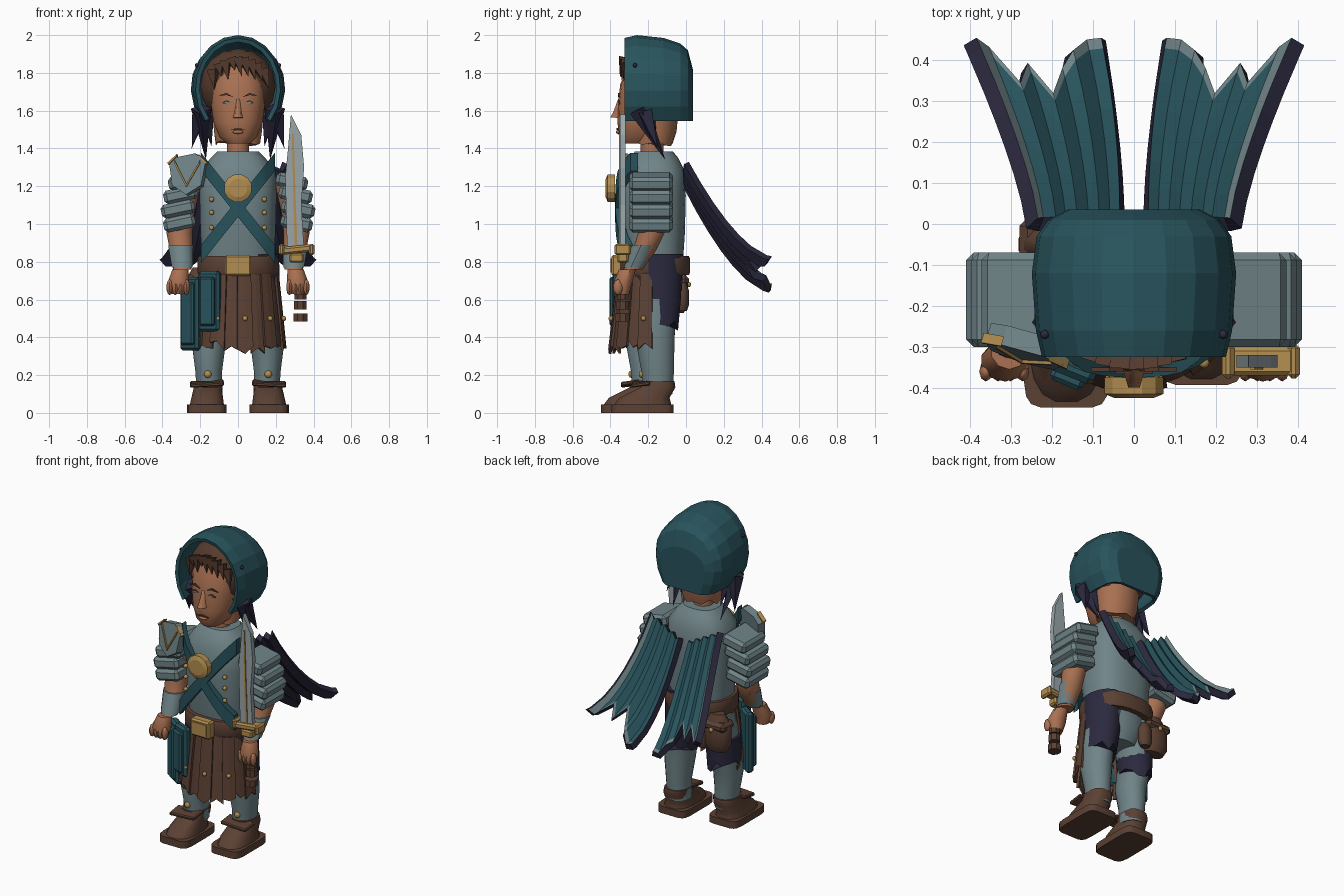
import bpy, bmesh, math, random
from math import sin, cos, pi, radians
from mathutils import Vector, Matrix

random.seed(4)
cube = bpy.data.objects.get("Cube")
if cube:
    bpy.data.objects.remove(cube)


def material(name, *rgb):
    m = bpy.data.materials.new(name)
    m.use_nodes = True
    m.diffuse_color = (*rgb, 1)
    m.node_tree.nodes["Principled BSDF"].inputs["Base Color"].default_value = (*rgb, 1)
    return m


TEAL = material("teal", .021, .086, .107)
STEEL = material("steel", .16, .23, .245)
BLADE = material("pale steel", .32, .38, .4)
SKIN = material("skin", .4, .165, .085)
BROWN = material("brown leather", .105, .052, .034)
HAIR = material("dark hair", .09, .043, .027)
GOLD = material("gold", .45, .27, .08)
NAVY = material("navy cloth", .024, .022, .048)


def finish(name, bm, *mats, angle=30, fix=True):
    if fix:
        bmesh.ops.recalc_face_normals(bm, faces=bm.faces)
    mesh = bpy.data.meshes.new(name)
    bm.to_mesh(mesh)
    bm.free()
    for m in mats:
        mesh.materials.append(m)
    if angle:
        mesh.shade_smooth()
        mesh.set_sharp_from_angle(angle=radians(angle))
    obj = bpy.data.objects.new(name, mesh)
    bpy.context.collection.objects.link(obj)
    return obj


def loft(name, rings, mat, closed=True, caps=(0, -1), angle=30):
    bm = bmesh.new()
    vs = [[bm.verts.new(p) for p in r] for r in rings]
    n = len(rings[0])
    for a, b in zip(vs, vs[1:]):
        for i in range(n if closed else n - 1):
            j = (i + 1) % n
            bm.faces.new((a[i], a[j], b[j], b[i]))
    for c in caps:
        bm.faces.new(vs[c])
    return finish(name, bm, mat, angle=angle)


def ring(x, y, z, rx, ry, n, p=2.0, jag=0):
    pts = []
    for i in range(n):
        a = 2 * pi * (i + .5) / n
        c, s = cos(a), sin(a)
        pts.append(Vector((x + rx * math.copysign(abs(c) ** (2 / p), c),
                           y + ry * math.copysign(abs(s) ** (2 / p), s),
                           z + jag * random.uniform(-1, 1))))
    return pts


def column(name, rows, mat, n=14, p=2.0, angle=40, jag=0):
    rings = [ring(*r, n, p, jag if i == 0 else 0) for i, r in enumerate(rows)]
    return loft(name, rings, mat, angle=angle)


def plate(name, outline, y, t, mat):
    return loft(name, [[(x, yy, z) for x, z in outline] for yy in (y, y + t)], mat, angle=0)


def box(name, loc, size, mat, rot=(0, 0, 0), bevel=.01):
    bm = bmesh.new()
    bmesh.ops.create_cube(bm, size=1, matrix=Matrix.Diagonal((*size, 1)))
    obj = finish(name, bm, mat, angle=0)
    obj.location = loc
    obj.rotation_euler = [radians(r) for r in rot]
    if bevel:
        obj.modifiers.new("bevel", "BEVEL").width = bevel
    return obj


def ball(name, loc, size, mat, n=10):
    bm = bmesh.new()
    bmesh.ops.create_uvsphere(bm, u_segments=n, v_segments=n // 2 + 1, radius=1,
                              matrix=Matrix.Translation(loc) @ Matrix.Diagonal((*size, 1)))
    return finish(name, bm, mat, angle=60)


def spike(name, base, tip, r, mat, n=4):
    base, tip = Vector(base), Vector(tip)
    d = tip - base
    bm = bmesh.new()
    bmesh.ops.create_cone(bm, cap_ends=True, segments=n, radius1=r, radius2=0, depth=d.length,
                          matrix=Matrix.Translation((base + tip) / 2) @ d.to_track_quat("Z", "Y").to_matrix().to_4x4())
    return finish(name, bm, mat, angle=0)


# Helmet: arches lofted from the face opening to the back plate
def arch(y, hw, top):
    pts = []
    for i in range(15):
        a = radians(-40 + 260 * i / 14)
        pts.append((hw * cos(a), y, 1.72 + sin(a) * (top - 1.72 if sin(a) > 0 else .27)))
    return pts


helmet = loft("helmet", [arch(*r) for r in ((-.325, .225, 1.985), (-.26, .24, 2), (-.12, .25, 1.985),
              (-.03, .238, 1.955), (.01, .21, 1.92), (.036, .16, 1.82))], TEAL, False, (-1,), 0)
helmet.modifiers.new("shell", "SOLIDIFY").thickness = .022
for s in (-1, 1):
    ball("helmet_rivet", (s * .218, -.27, 1.84), (.012, .012, .012), NAVY, 6)
    spike("scarf_tail_long", (s * .195, -.25, 1.61), (s * .17, -.11, 1.34), .055, NAVY)
    spike("scarf_tail_short", (s * .2, -.22, 1.59), (s * .245, -.15, 1.4), .05, NAVY)
    spike("scarf_tail_inner", (s * .165, -.2, 1.57), (s * .14, -.15, 1.41), .04, NAVY)

# Head, hair and face
column("face", ((0, -.25, 1.425, .06, .085), (0, -.235, 1.46, .1, .12), (0, -.22, 1.54, .132, .143),
                (0, -.21, 1.64, .145, .15), (0, -.2, 1.74, .145, .148), (0, -.19, 1.83, .12, .12)), SKIN, 18, 2.3)
column("neck_skin", ((0, -.17, 1.43, .12, .1), (0, -.16, 1.49, .13, .11), (0, -.16, 1.6, .14, .12)), SKIN, jag=.02)
column("neck", ((0, -.18, 1.35, .06, .06), (0, -.18, 1.45, .06, .06)), SKIN)
ball("hair", (0, -.165, 1.73), (.205, .165, .2), HAIR, 14)
for i in range(-4, 5):
    x, z = .033 * i, 1.88 - .004 * i * i
    y = -.33 + 2 * x * x
    spike("fringe", (x, y, z), (x * 1.1 + .02, y - .02, z - random.uniform(.06, .11)), .036, HAIR)
loft("nose", [[(-.012, -.345, 1.67), (.012, -.345, 1.67), (.006, -.36, 1.66), (-.006, -.36, 1.66)],
              [(-.02, -.345, 1.6), (.02, -.345, 1.6), (.011, -.382, 1.6), (-.011, -.382, 1.6)],
              [(-.03, -.345, 1.56), (.03, -.345, 1.56), (.014, -.4, 1.565), (-.014, -.4, 1.565)]], SKIN, angle=80)
plate("mouth", ((-.045, 1.5), (0, 1.508), (.045, 1.5), (0, 1.498)), -.367, .009, HAIR)
ball("lower_lip", (0, -.358, 1.487), (.03, .014, .01), SKIN)
for s in (-1, 1):
    plate("eyelid", [(s * x, z) for x, z in ((.035, 1.644), (.06, 1.655), (.088, 1.642), (.06, 1.648))], -.36, .009, HAIR)
    plate("eye", [(s * x, z) for x, z in ((.038, 1.642), (.06, 1.648), (.085, 1.64), (.06, 1.633))], -.358, .009, STEEL)
    plate("eyebrow", [(s * x, z) for x, z in ((.025, 1.672), (.06, 1.694), (.105, 1.68), (.06, 1.682))], -.36, .009, HAIR)

# Torso, pelvis and belt
column("torso", ((0, -.165, .8, .19, .15), (0, -.17, .95, .2, .165), (0, -.175, 1.15, .205, .175),
                 (0, -.17, 1.28, .2, .165), (0, -.17, 1.35, .145, .13), (0, -.17, 1.385, .11, .1)), STEEL, 24, 2.5)
column("pelvis", ((0, -.16, .56, .12, .1), (0, -.16, .65, .19, .14), (0, -.16, .82, .195, .15)), STEEL, 20)
column("belt", ((0, -.165, .73, .21, .182), (0, -.165, .745, .216, .188), (0, -.165, .815, .216, .188),
                (0, -.165, .83, .21, .182)), BROWN, 24, 2.4)
box("buckle", (0, -.365, .78), (.14, .06, .11), GOLD)
box("buckle_inset", (0, -.396, .78), (.1, .008, .075), GOLD, bevel=0)


# Crossed chest straps that hug the torso
def chest(x):
    return -.175 - .18 * max(0, 1 - abs(x / .24) ** 2.5) ** .4


for s in (-1, 1):
    rings = []
    for i in range(11):
        x = -.195 + .039 * i
        z = 1.085 - s * x * 1.25
        y = chest(x) + max(0, z - 1.24) * .3
        rings.append([(x, y - .02, z - .048), (x, y - .02, z + .048), (x, y + .02, z + .048), (x, y + .02, z - .048)])
    loft("chest_strap", rings, TEAL)
    for z in (.98, 1.06, 1.13):
        ball("chest_stud", (s * .14, chest(.14), z), (.014, .014, .014), GOLD, 8)
medal = column("medallion", ((0, 0, 0, .075, .075), (0, 0, .04, .075, .075), (0, 0, .05, .05, .05)), GOLD, 12, angle=20)
medal.location, medal.rotation_euler = (0, -.375, 1.19), (pi / 2, 0, 0)

# Arms, layered shoulder armour and hands
for s in (-1, 1):
    column("arm", [(s * x, y, z, r, r) for x, y, z, r in ((.295, -.28, .76, .05), (.3, -.22, .86, .062),
           (.31, -.185, .95, .07), (.3, -.18, 1.05, .07), (.26, -.18, 1.23, .07))], SKIN)
    column("bracer", ((s * .295, -.275, .77, .058, .055), (s * .303, -.215, .89, .07, .07)), STEEL, 10)
    column("hand", [(s * x, y, z, rx, ry) for x, y, z, rx, ry in ((.315, -.335, .63, .04, .035),
           (.315, -.335, .69, .06, .05), (.305, -.31, .76, .045, .045))], SKIN, 10)
    for i in range(4):
        ball("finger", (s * (.272 + .03 * i), -.36, .665), (.017, .026, .042), SKIN, 8)
    for x, z, w in ((.285, 1.225, .17), (.305, 1.155, .18), (.318, 1.08, .18), (.31, 1.005, .17)):
        box("shoulder_plate", (s * x, -.185, z), (w, .23, .074), STEEL, (0, s * 12, 0), .018)

# Shield-shaped pad on the right shoulder
parts = [plate("shoulder_pad", ((-.1, .05), (-.06, .09), (.04, .11), (.1, .07), (.08, -.06), (0, -.11), (-.08, -.06)), 0, .05, STEEL)]
for s in (-1, 1):
    parts.append(plate("pad_trim", [(s * x, z) for x, z in ((0, -.07), (.07, .055), (.07, .072), (0, -.055))], -.008, .01, GOLD))
    parts.append(plate("pad_edge", [(s * x, z) for x, z in ((.105, .05), (.06, .095), (.06, .105), (.11, .06))], -.005, .025, GOLD))
for p in parts:
    p.location, p.rotation_euler = (-.27, -.325, 1.265), (radians(-8), 0, radians(-17))

# Sword in the left hand
plate("blade", ((.26, .87), (.35, .87), (.335, 1.1), (.35, 1.3), (.335, 1.47), (.28, 1.58), (.265, 1.4), (.25, 1.25)), -.35, .03, BLADE)
plate("blade_inlay", ((.3, .88), (.315, .88), (.305, 1.15), (.295, 1.48), (.285, 1.48), (.293, 1.15)), -.356, .008, GOLD)
box("sword_guard", (.31, -.335, .865), (.17, .07, .04), GOLD, (0, -6, 0))
for x in (.23, .39):
    box("guard_end", (x, -.335, .865), (.03, .085, .06), GOLD)
box("guard_collar", (.31, -.335, .82), (.08, .06, .05), GOLD)
for z, h, r in ((.615, .03, .034), (.57, .045, .036), (.505, .04, .04)):
    column("sword_grip", ((.33, -.335, z - h / 2, r, r), (.33, -.335, z + h / 2, r, r)), BROWN, 8, angle=20)

# Legs, boots and torn trousers
for s, y in ((-1, -.205), (1, -.15)):
    column("leg", ((s * .15, y, .1, .07, .08), (s * .155, y, .22, .072, .088), (s * .155, y - .01, .34, .088, .1),
                   (s * .145, -.17, .5, .093, .115), (s * .11, -.16, .72, .1, .14)), STEEL, 16)
    mid = y - .08
    column("boot_sole", ((s * .165, mid, 0, .105, .165), (s * .165, mid, .045, .105, .165)), BROWN, 16, 6)
    column("boot", ((s * .165, mid, .04, .092, .155), (s * .163, mid + .01, .08, .085, .135),
                    (s * .16, y, .135, .075, .095), (s * .155, y, .17, .074, .09)), BROWN, 16, 2.6)
    box("boot_flap", (s * .165, y - .09, .155), (.18, .1, .022), BROWN, (8, s * 3, 0), .006)
    ball("shin_stud", (s * .16, y - .085, .205), (.02, .015, .02), GOLD, 8)
column("left_trouser", ((.14, -.155, .455, .097, .115), (.125, -.15, .6, .1, .125), (.117, -.16, .84, .102, .147)), NAVY, 16, jag=.035)
column("right_trouser", ((-.152, -.175, .4, .096, .115), (-.145, -.17, .57, .1, .122)), NAVY, 16, jag=.035)

# Skirt of torn leather strips around the front
count = 10
for i in range(count):
    bm = bmesh.new()
    low = random.uniform(.32, .38)
    rows = []
    for k, t in enumerate((0, .5, 1)):
        row = []
        for j in (-.55, 0, .55):
            a = radians(-178 + 176 * (i + .5 + j) / count)
            out = .012 * (i % 2)
            z = .735 + (low - .735) * t + (.03 * random.uniform(-1, 1) if k == 2 else 0)
            row.append(bm.verts.new(((.205 + out + .04 * t) * cos(a), -.175 + (.18 + out + .045 * t) * sin(a), z)))
        rows.append(row)
    for a, b in zip(rows, rows[1:]):
        for j in range(2):
            bm.faces.new((a[j], a[j + 1], b[j + 1], b[j]))
    mid = rows[1][1].co.copy()
    strip = finish("skirt_strip", bm, BROWN, angle=0)
    strip.modifiers.new("thick", "SOLIDIFY").thickness = .014
    if i % 2:
        ball("skirt_stud", (mid.x * 1.04, mid.y - .01, .5), (.014, .014, .014), GOLD, 8)

# Hip guards and pouches on the right
for x, y, z, h, turn in ((-.15, -.35, .59, .32, -22), (-.25, -.27, .525, .39, -36)):
    box("hip_guard", (x, y, z), (.12, .05, h), TEAL, (0, 0, turn), .014)
    box("hip_guard_face", (x - .01, y - .02, z), (.085, .05, h - .06), TEAL, (0, 0, turn), .01)
column("pouch", ((-.19, -.05, .53, .065, .04), (-.19, -.05, .58, .095, .062), (-.19, -.05, .7, .095, .062),
                 (-.19, -.05, .77, .05, .035)), BROWN, 12)
column("small_pouch", ((-.1, -.02, .54, .03, .025), (-.1, -.02, .57, .045, .035), (-.1, -.02, .65, .045, .035),
                       (-.1, -.02, .69, .025, .02)), BROWN, 10)
box("pouch_flap", (-.19, -.045, .7), (.18, .12, .06), BROWN, bevel=.02)
ball("pouch_button", (-.19, .015, .68), (.015, .012, .015), GOLD, 8)

# Split cape: two pleated, torn panels with a steel border and navy lining
columns = ((0, 1), (.12, .99), (.25, .93), (.38, .83), (.52, .69), (.66, .86), (.78, .75), (.93, .95), (1, 1))
steps = (0, .15, .3, .45, .6, .75, .94, 1)
for s in (-1, 1):
    bm = bmesh.new()
    rows = []
    for t in steps:
        row = []
        for i, (u, length) in enumerate(columns):
            v = t * length
            inner = Vector((.035 + .045 * v * v, .025 + .43 * v, 1.21 - .54 * (1 - (1 - v) ** 1.6)))
            outer = Vector((.235 + .15 * v ** 1.3, .015 + .44 * v, 1.315 - .5 * (1 - (1 - v) ** 1.6)))
            p = inner.lerp(outer, u)
            row.append(bm.verts.new((s * p.x, p.y, p.z + .014 * (-1) ** i)))
        rows.append(row)
    for k, (a, b) in enumerate(zip(rows, rows[1:])):
        for i in range(8):
            f = bm.faces.new((a[i], a[i + 1], b[i + 1], b[i]))
            f.material_index = 1 if i == 7 or k == 6 else 0
    bm.normal_update()
    if sum(f.normal.z for f in bm.faces) < 0:
        bmesh.ops.reverse_faces(bm, faces=bm.faces)
    cape = finish("cape_panel", bm, TEAL, STEEL, NAVY, angle=0, fix=False)
    thick = cape.modifiers.new("lining", "SOLIDIFY")
    thick.thickness, thick.material_offset, thick.material_offset_rim = .04, 2, 2
